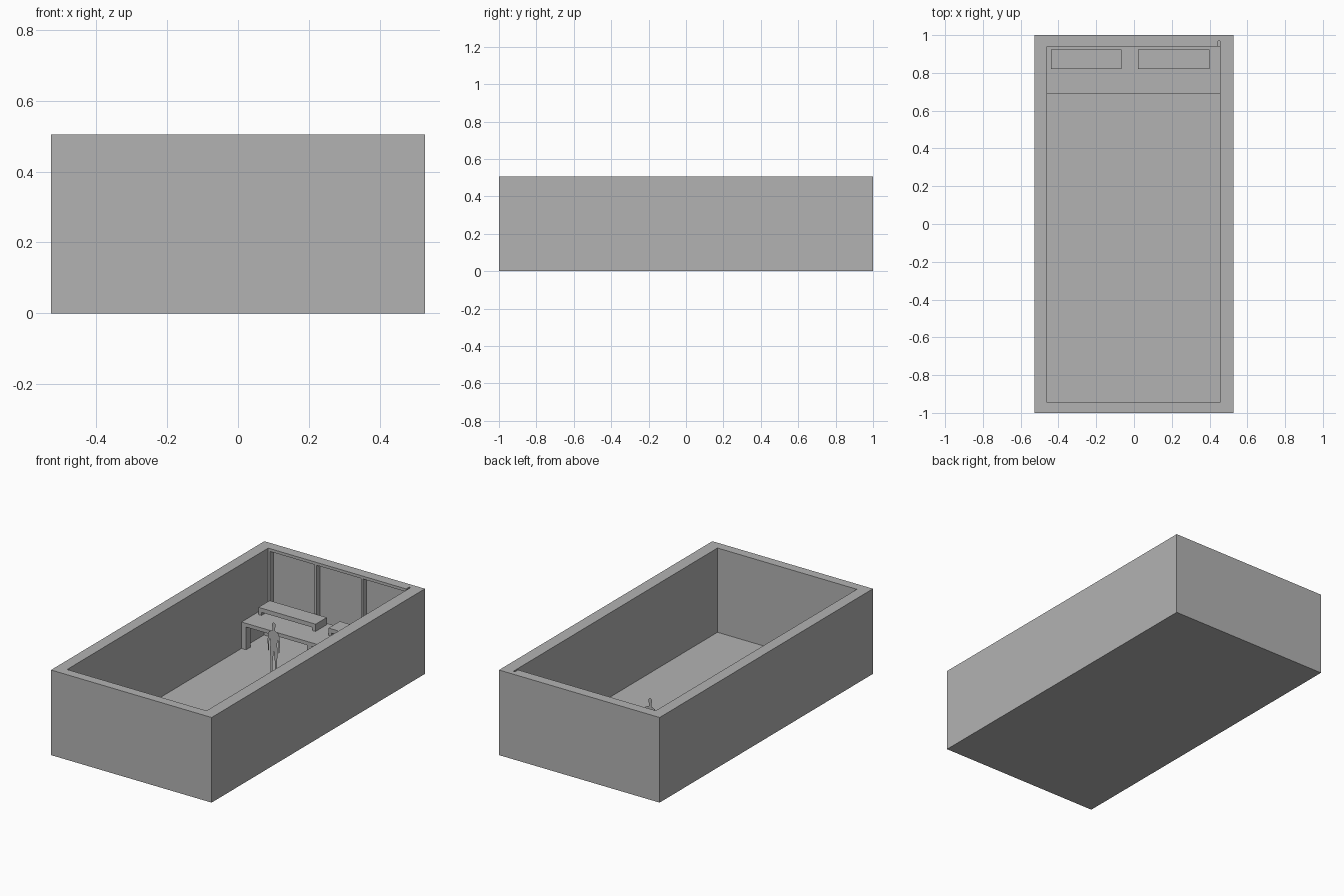
import bpy
import bmesh

if "Cube" in bpy.data.objects:
    bpy.data.objects.remove(bpy.data.objects["Cube"], do_unlink=True)

# Single plain grey material
grey = bpy.data.materials.new("plain grey")
grey.use_nodes = True
GREY = (0.45, 0.45, 0.45, 1)
grey.diffuse_color = GREY
bsdf = next(n for n in grey.node_tree.nodes if n.type == "BSDF_PRINCIPLED")
bsdf.inputs["Base Color"].default_value = GREY


def finish(name, bm):
    mesh = bpy.data.meshes.new(name)
    bm.to_mesh(mesh)
    bm.free()
    mesh.materials.append(grey)
    obj = bpy.data.objects.new(name, mesh)
    bpy.context.collection.objects.link(obj)
    return obj


def box(name, xs, ys, zs):
    bm = bmesh.new()
    bmesh.ops.create_cube(bm, size=1)
    for v in bm.verts:
        v.co = [lo + (c + 0.5) * (hi - lo)
                for c, (lo, hi) in zip(v.co, (xs, ys, zs))]
    return finish(name, bm)


def cut(target, xs, ys, zs):
    cutter = box("cutter", xs, ys, zs)
    cutter.hide_render = True
    mod = target.modifiers.new("cut", "BOOLEAN")
    mod.operation = "DIFFERENCE"
    mod.solver = "EXACT"
    mod.object = cutter
    bpy.context.view_layer.objects.active = target
    bpy.ops.object.modifier_apply(modifier=mod.name)
    bpy.data.objects.remove(cutter, do_unlink=True)


FLOOR, TOP = 0.005, 0.505
LEFT, RIGHT = -0.46, 0.455
BACK, RECESS = 0.94, 0.97

# Open room: thick walls around a deep cavity
room = box("room_shell", (-0.527, 0.527), (-1, 1), (0, TOP))
cut(room, (LEFT, RIGHT), (-0.945, BACK), (FLOOR, 0.6))

# Three recessed panels in the back wall, separated by thin pillars
for i in range(3):
    x = LEFT + 0.305 * i
    cut(room, (x + 0.013, x + 0.305), (0.9, RECESS), (FLOOR, 0.488))
# Narrow slot open to the top at the end of the last panel
cut(room, (0.445, RIGHT), (0.9, RECESS), (0.4, 0.6))

# Full-width workbench on posts
BENCH = 0.162
box("bench_top", (LEFT, RIGHT), (0.69, BACK), (BENCH - 0.022, BENCH))
for side, x in (("left", LEFT), ("middle", -0.03), ("right", RIGHT - 0.03)):
    for end, y in (("front", 0.69), ("back", BACK - 0.04)):
        box(f"bench_leg_{side}_{end}", (x, x + 0.03), (y, y + 0.04),
            (FLOOR, BENCH - 0.022))

# Two low raised shelves on the bench
for side, x0, x1 in (("a", -0.44, -0.065), ("b", 0.02, 0.4)):
    ys = (0.82, 0.925)
    box(f"shelf_{side}", (x0, x1), ys, (0.18, 0.205))
    for end, x in (("start", x0), ("end", x1 - 0.02)):
        box(f"shelf_{side}_foot_{end}", (x, x + 0.02), ys, (BENCH, 0.18))

# Flat standing figure: half outlines mirrored about its centre line
body = [(0, .316), (.009, .312), (.012, .298), (.007, .278), (.009, .268),
        (.03, .258), (.025, .21), (.02, .19), (.026, .155), (.021, .085),
        (.02, .02), (.024, 0), (.007, 0), (.008, .08), (0, .145)]
arm = [(.03, .258), (.037, .24), (.041, .2), (.037, .145), (.031, .14),
       (.032, .195), (.025, .22)]
bm = bmesh.new()
for sign in (-1, 1):
    for outline in (body, arm):
        points = outline if sign < 0 else outline[::-1]
        bm.faces.new([bm.verts.new((-0.118 + sign * x, 0.504, FLOOR + z))
                      for x, z in points])
bmesh.ops.remove_doubles(bm, verts=bm.verts, dist=0.0001)
finish("standing_figure", bm)
